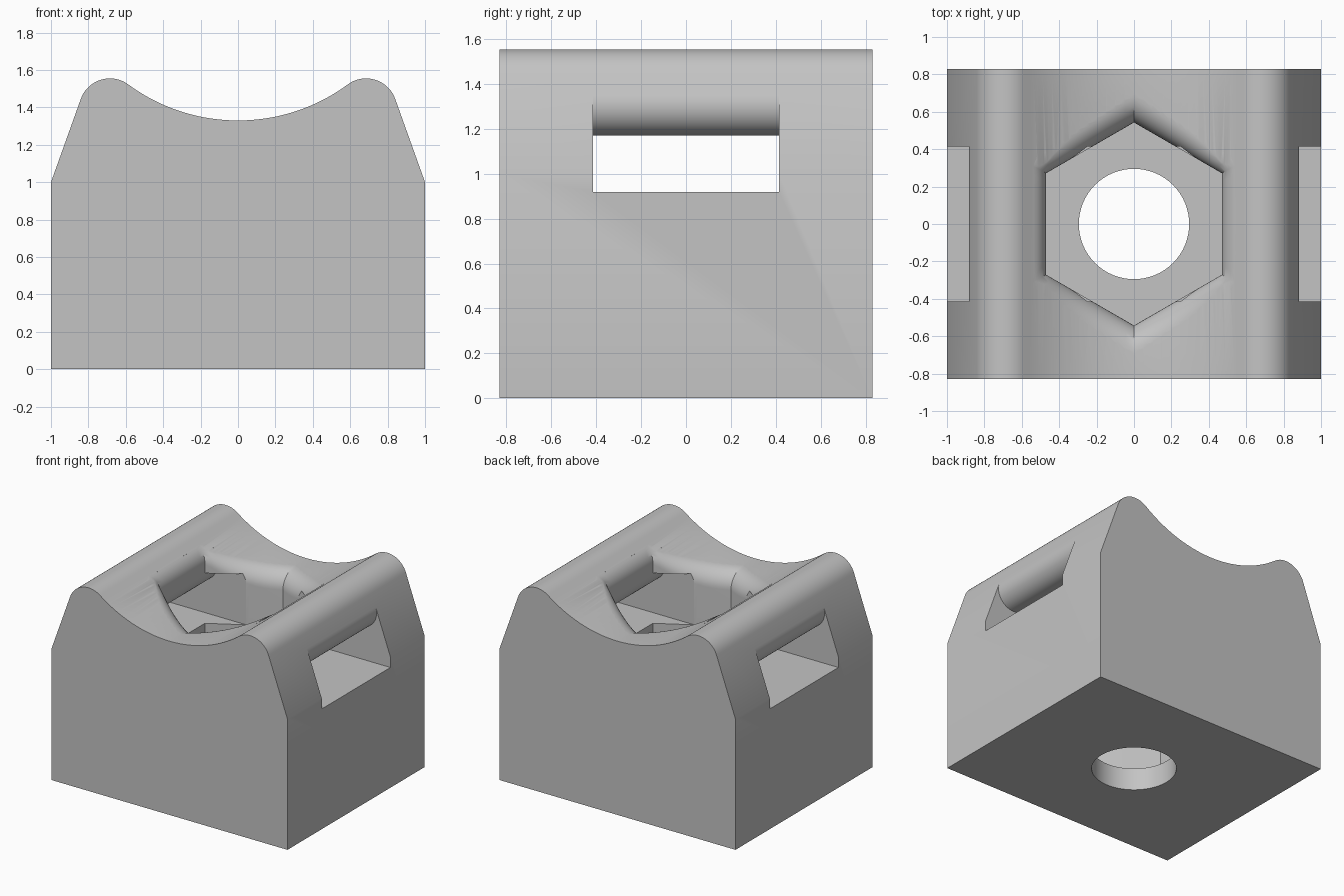
import bpy, bmesh
from math import sin, cos, tan, pi, radians, sqrt, atan
from mathutils import Vector

cube = bpy.data.objects.get("Cube")
if cube:
    bpy.data.objects.remove(cube, do_unlink=True)

grey = bpy.data.materials.new("plain grey")
grey.use_nodes = True
colour = (0.55, 0.55, 0.55, 1)
grey.diffuse_color = colour
grey.node_tree.nodes["Principled BSDF"].inputs["Base Color"].default_value = colour

HALF_DEPTH = 0.83
SADDLE_Z, SADDLE_R = 2.32, 0.99      # axis height and radius of the saddle
RIDGE_X, RIDGE_Z, RIDGE_R = 0.685, 1.39, 0.165
LIP = 0.134                          # radius of the rounded lips
APOTHEM = 0.47                       # half the pocket's width across flats
SLOPE = radians(19.7)


def saddle(x):
    return SADDLE_Z - sqrt(SADDLE_R ** 2 - x * x)


def arc(cx, cz, r, start, end, n):
    return [(cx + r * cos(start + (end - start) * i / n),
             cz + r * sin(start + (end - start) * i / n)) for i in range(n + 1)]


def mirrored(half):
    """Close a right-hand profile with its mirror image."""
    return half + [(-x, z) for x, z in reversed(half) if abs(x) > 1e-6]


def loft(name, rings):
    bm = bmesh.new()
    loops = [[bm.verts.new(p) for p in ring] for ring in rings]
    n = len(loops[0])
    for low, high in zip(loops, loops[1:]):
        for i in range(n):
            j = (i + 1) % n
            bm.faces.new((low[i], low[j], high[j], high[i]))
    bm.faces.new(loops[0][::-1])
    bm.faces.new(loops[-1])
    bmesh.ops.recalc_face_normals(bm, faces=bm.faces)
    mesh = bpy.data.meshes.new(name)
    bm.to_mesh(mesh)
    bm.free()
    obj = bpy.data.objects.new(name, mesh)
    bpy.context.collection.objects.link(obj)
    mesh.materials.append(grey)
    return obj


def extrude(name, profile, half_depth):
    return loft(name, [[(x, y, z) for x, z in profile] for y in (-half_depth, half_depth)])


# Block with sloping shoulders, two rounded ridges and a hollow saddle
ridge_end = pi - atan((SADDLE_Z - RIDGE_Z) / RIDGE_X)
ridge = arc(RIDGE_X, RIDGE_Z, RIDGE_R, SLOPE, ridge_end, 18)
hollow = [(ridge[-1][0] * (1 - i / 24), saddle(ridge[-1][0] * (1 - i / 24)))
          for i in range(1, 25)]
block = extrude("saddle_block", mirrored([(1, 0), (1, 1)] + ridge + hollow), HALF_DEPTH)

# Strap slot through both sides, with a rounded bar above it on each side
bar_z = 1.17 + LIP
outer_x = 1 - (bar_z + LIP * sin(SLOPE) - 1) * tan(SLOPE) - LIP * cos(SLOPE)
outer = arc(outer_x, bar_z, LIP, SLOPE, -pi / 2, 14)
inner = arc(APOTHEM + LIP, bar_z, LIP, -pi / 2, -pi, 12)
slot_half = [(1.2, 0.92), (1.2, outer[0][1])] + outer + inner
slot = extrude("slot_cutter", mirrored(slot_half), 0.415)

# Hexagonal pocket whose mouth flares into the saddle with a rounded lip
corner_r = APOTHEM / cos(pi / 6)
corners = [Vector((corner_r * cos(pi / 6 + k * pi / 3), corner_r * sin(pi / 6 + k * pi / 3)))
           for k in range(6)]
STEPS, LEVELS = 12, 10
columns = []
for k in range(6):
    a, b = corners[k], corners[(k + 1) % 6]
    for i in range(STEPS):
        p = a.lerp(b, i / STEPS)
        normal = (a if i == 0 else a + b).normalized()
        x_mid = p.x * (1 + 0.5 * LIP / APOTHEM)
        slope = x_mid / sqrt(SADDLE_R ** 2 - x_mid ** 2) * normal.x
        t_end = pi / 2 - atan(slope)
        end = p * (1 + LIP * (1 - cos(t_end)) / APOTHEM)
        column = [(p.x, p.y, 0.17)]
        for s in range(LEVELS + 1):
            t = t_end * s / LEVELS
            q = p * (1 + LIP * (1 - cos(t)) / APOTHEM)
            column.append((q.x, q.y, saddle(end.x) - LIP * (sin(t_end) - sin(t))))
        column.append((end.x, end.y, 2))
        columns.append(column)
pocket = loft("pocket_cutter", list(zip(*columns)))

# Round bolt hole through the floor
hole = loft("hole_cutter", [[(0.295 * cos(2 * pi * i / 64), 0.295 * sin(2 * pi * i / 64), z)
                             for i in range(64)] for z in (-0.2, 0.5)])

# Cut the openings out of the block
bpy.ops.object.select_all(action="DESELECT")
block.select_set(True)
bpy.context.view_layer.objects.active = block
for cutter in (slot, pocket, hole):
    cutter.hide_render = True
    mod = block.modifiers.new(cutter.name, "BOOLEAN")
    mod.operation = "DIFFERENCE"
    mod.solver = "EXACT"
    mod.object = cutter
    bpy.ops.object.modifier_apply(modifier=mod.name)
    bpy.data.objects.remove(cutter, do_unlink=True)
bpy.ops.object.shade_smooth_by_angle(angle=radians(30))
